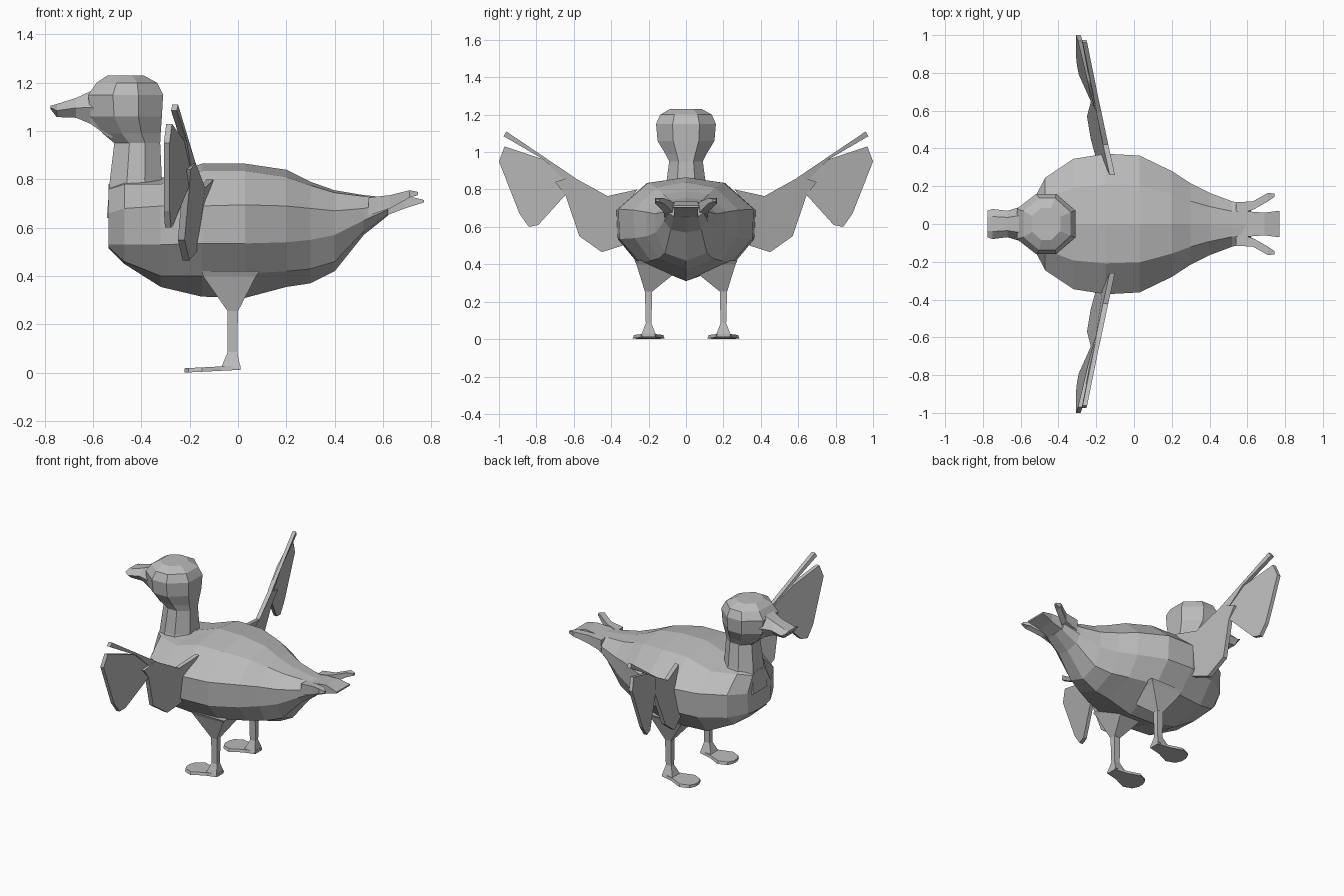
import bpy, bmesh

grey = bpy.data.materials.new("plain grey")
grey.diffuse_color = (0.5, 0.5, 0.5, 1)


def finish(name, bm):
    bmesh.ops.recalc_face_normals(bm, faces=bm.faces)
    mesh = bpy.data.meshes.new(name)
    bm.to_mesh(mesh)
    bm.free()
    mesh.materials.append(grey)
    obj = bpy.data.objects.new(name, mesh)
    bpy.context.collection.objects.link(obj)
    return obj


def loft(name, rings, side=1):
    """Skin closed rings of 3D points and cap both ends; side=-1 mirrors in y."""
    bm = bmesh.new()
    loops = [[bm.verts.new((x, y * side, z)) for x, y, z in r] for r in rings]
    for a, b in zip(loops, loops[1:]):
        n = len(a)
        for i in range(n):
            j = (i + 1) % n
            bm.faces.new((a[i], a[j], b[j], b[i]))
    bm.faces.new(loops[0])
    bm.faces.new(loops[-1])
    return finish(name, bm)


def box_ring(x, y0, y1, z0, z1):
    return [(x, y0, z0), (x, y1, z0), (x, y1, z1), (x, y0, z1)]


def flat_ring(z, x0, x1, y0, y1):
    return [(x0, y0, z), (x1, y0, z), (x1, y1, z), (x0, y1, z)]


# Body: ten-sided sections from breast to tail
def body_ring(x, w, top, ridge, high, low, keel, bottom):
    half = [(0.56 * w, ridge), (w, high), (0.98 * w, low), (0.68 * w, keel)]
    right = [(x, y, z) for y, z in half]
    left = [(x, -y, z) for y, z in reversed(half)]
    return [(x, 0, top)] + right + [(x, 0, bottom)] + left


loft("body", [body_ring(*s) for s in (
    (-0.535, 0.12, 0.78, 0.76, 0.66, 0.53, 0.52, 0.515),
    (-0.47, 0.245, 0.80, 0.78, 0.68, 0.53, 0.46, 0.45),
    (-0.32, 0.345, 0.805, 0.78, 0.69, 0.53, 0.40, 0.355),
    (-0.15, 0.372, 0.865, 0.835, 0.69, 0.535, 0.40, 0.315),
    (0.03, 0.362, 0.865, 0.835, 0.695, 0.535, 0.41, 0.31),
    (0.20, 0.28, 0.84, 0.81, 0.69, 0.54, 0.42, 0.355),
    (0.30, 0.215, 0.79, 0.775, 0.68, 0.55, 0.43, 0.37),
    (0.40, 0.165, 0.755, 0.745, 0.67, 0.57, 0.46, 0.42),
    (0.52, 0.12, 0.735, 0.73, 0.68, 0.63, 0.585, 0.57),
    (0.62, 0.095, 0.725, 0.72, 0.70, 0.675, 0.655, 0.65))])


# Neck and head: eight-sided sections stacked upward
def head_ring(z, front, back, w):
    length = back - front
    half = [(front, 0.5 * w), (front + 0.33 * length, w),
            (front + 0.67 * length, w), (back, 0.45 * w)]
    return [(x, y, z) for x, y in half] + [(x, -y, z) for x, y in reversed(half)]


loft("neck_and_head", [head_ring(*s) for s in (
    (0.64, -0.543, -0.27, 0.15),
    (0.80, -0.53, -0.315, 0.11),
    (0.95, -0.512, -0.322, 0.09),
    (0.99, -0.56, -0.32, 0.11),
    (1.06, -0.61, -0.315, 0.152),
    (1.15, -0.62, -0.31, 0.16),
    (1.20, -0.585, -0.335, 0.138),
    (1.23, -0.54, -0.39, 0.085))])


# Beak: six-sided sections tapering forward to a wide flat tip
def beak_ring(x, z0, z1, w):
    zm = (z0 + z1) / 2
    return [(x, 0.5 * w, z1), (x, w, zm), (x, 0.6 * w, z0),
            (x, -0.6 * w, z0), (x, -w, zm), (x, -0.5 * w, z1)]


loft("beak", [beak_ring(*s) for s in (
    (-0.52, 0.965, 1.20, 0.11),
    (-0.61, 1.03, 1.165, 0.088),
    (-0.67, 1.055, 1.137, 0.07),
    (-0.75, 1.058, 1.112, 0.08),
    (-0.775, 1.09, 1.105, 0.07))])

# Middle tail feather
loft("tail_feather_middle", [
    box_ring(0.56, -0.07, 0.07, 0.63, 0.725),
    box_ring(0.69, -0.06, 0.06, 0.68, 0.735),
    box_ring(0.77, -0.07, 0.07, 0.705, 0.715)])

# Wing panels in (x, y, z): inner panel, outer feathers, long leading feather
wing_panels = {
    "wing_inner": (0.014, [
        (-0.115, 0.26, 0.80), (-0.15, 0.42, 0.765), (-0.19, 0.61, 0.87),
        (-0.21, 0.70, 0.84), (-0.215, 0.645, 0.77), (-0.235, 0.57, 0.55),
        (-0.215, 0.45, 0.465), (-0.185, 0.34, 0.50), (-0.15, 0.33, 0.70)]),
    "wing_outer": (0.012, [
        (-0.195, 0.61, 0.87), (-0.235, 0.76, 0.96), (-0.285, 0.97, 1.03),
        (-0.295, 1.0, 0.95), (-0.295, 0.89, 0.67), (-0.29, 0.84, 0.60),
        (-0.28, 0.79, 0.61), (-0.215, 0.645, 0.77)]),
    "wing_leading_feather": (0.012, [
        (-0.185, 0.59, 0.86), (-0.26, 0.96, 1.11), (-0.265, 0.975, 1.085),
        (-0.225, 0.76, 0.96), (-0.205, 0.64, 0.84)]),
}

for side, label in ((-1, "right"), (1, "left")):
    for part, (t, pts) in wing_panels.items():
        loft(f"{part}_{label}",
             [[(x - t, y, z) for x, y, z in pts], [(x + t, y, z) for x, y, z in pts]], side)

    # Outer tail feather, splayed and raised
    loft(f"tail_feather_{label}", [
        box_ring(0.54, 0.05, 0.115, 0.65, 0.725),
        box_ring(0.63, 0.075, 0.12, 0.68, 0.735),
        box_ring(0.71, 0.12, 0.165, 0.725, 0.755),
        box_ring(0.745, 0.145, 0.16, 0.735, 0.748)], side)

    # Thigh tapering out of the belly into the shin
    loft(f"thigh_{label}", [
        flat_ring(0.42, -0.15, 0.09, 0.0, 0.275),
        flat_ring(0.40, -0.145, 0.075, 0.0, 0.265),
        flat_ring(0.255, -0.043, 0.0, 0.18, 0.22)], side)

    # Shin with flared ankle
    loft(f"shin_{label}", [
        flat_ring(0.27, -0.043, 0.0, 0.18, 0.22),
        flat_ring(0.085, -0.043, -0.003, 0.185, 0.215),
        flat_ring(0.02, -0.07, 0.01, 0.16, 0.24)], side)

    # Webbed foot: narrow heel, broad toes, slightly tilted sole
    half = [(0.01, 0.035), (-0.07, 0.05), (-0.15, 0.085), (-0.205, 0.06), (-0.222, 0.02)]
    outline = half + [(x, -y) for x, y in reversed(half)]
    loft(f"foot_{label}", [
        [(x, 0.2 + y, 0.012 + 0.05 * (x - 0.01)) for x, y in outline],
        [(x, 0.2 + y * 0.92, 0.03 + 0.05 * (x - 0.01)) for x, y in outline]], side)
